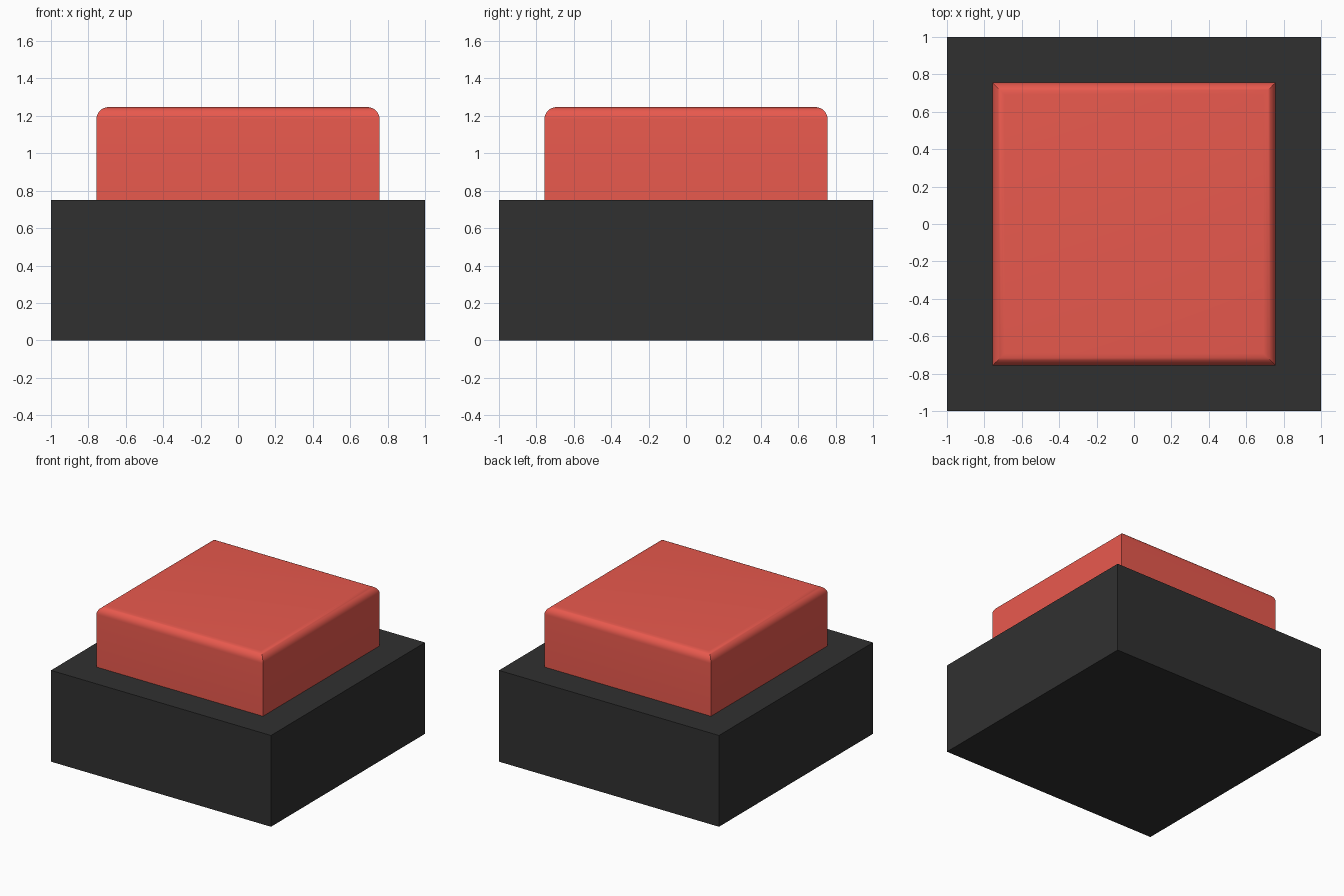
import bpy, bmesh, math

if "Cube" in bpy.data.objects:
    bpy.data.objects.remove(bpy.data.objects["Cube"])

def material(name, color):
    mat = bpy.data.materials.new(name)
    mat.diffuse_color = (*color, 1)
    mat.use_nodes = True
    mat.node_tree.nodes["Principled BSDF"].inputs["Base Color"].default_value = mat.diffuse_color
    return mat

def square_stack(name, rings, mat):
    """Closed solid from stacked square rings given as (half width, z)."""
    bm = bmesh.new()
    loops = [[bm.verts.new((sx * h, sy * h, z))
              for sx, sy in ((-1, -1), (1, -1), (1, 1), (-1, 1))]
             for h, z in rings]
    for low, high in zip(loops, loops[1:]):
        for i in range(4):
            j = (i + 1) % 4
            bm.faces.new((low[i], low[j], high[j], high[i]))
    bm.faces.new(loops[0][::-1])
    bm.faces.new(loops[-1])
    mesh = bpy.data.meshes.new(name)
    bm.to_mesh(mesh)
    bm.free()
    obj = bpy.data.objects.new(name, mesh)
    bpy.context.collection.objects.link(obj)
    mesh.materials.append(mat)
    return obj

# Dark square housing
square_stack("base", [(1, 0), (1, 0.75)], material("dark", (0.03, 0.03, 0.03)))

# Red button cap: sharp vertical corners, rounded top rim
half, top, r, steps = 0.757, 1.247, 0.065, 8
rim = [(half - r + r * math.cos(a), top - r + r * math.sin(a))
       for a in (math.pi / 2 * k / steps for k in range(steps + 1))]
cap = square_stack("button_cap", [(half, 0.75)] + rim,
                   material("red", (0.81, 0.10, 0.075)))
bpy.ops.object.select_all(action='DESELECT')
cap.select_set(True)
bpy.context.view_layer.objects.active = cap
bpy.ops.object.shade_smooth_by_angle(angle=math.radians(30))
